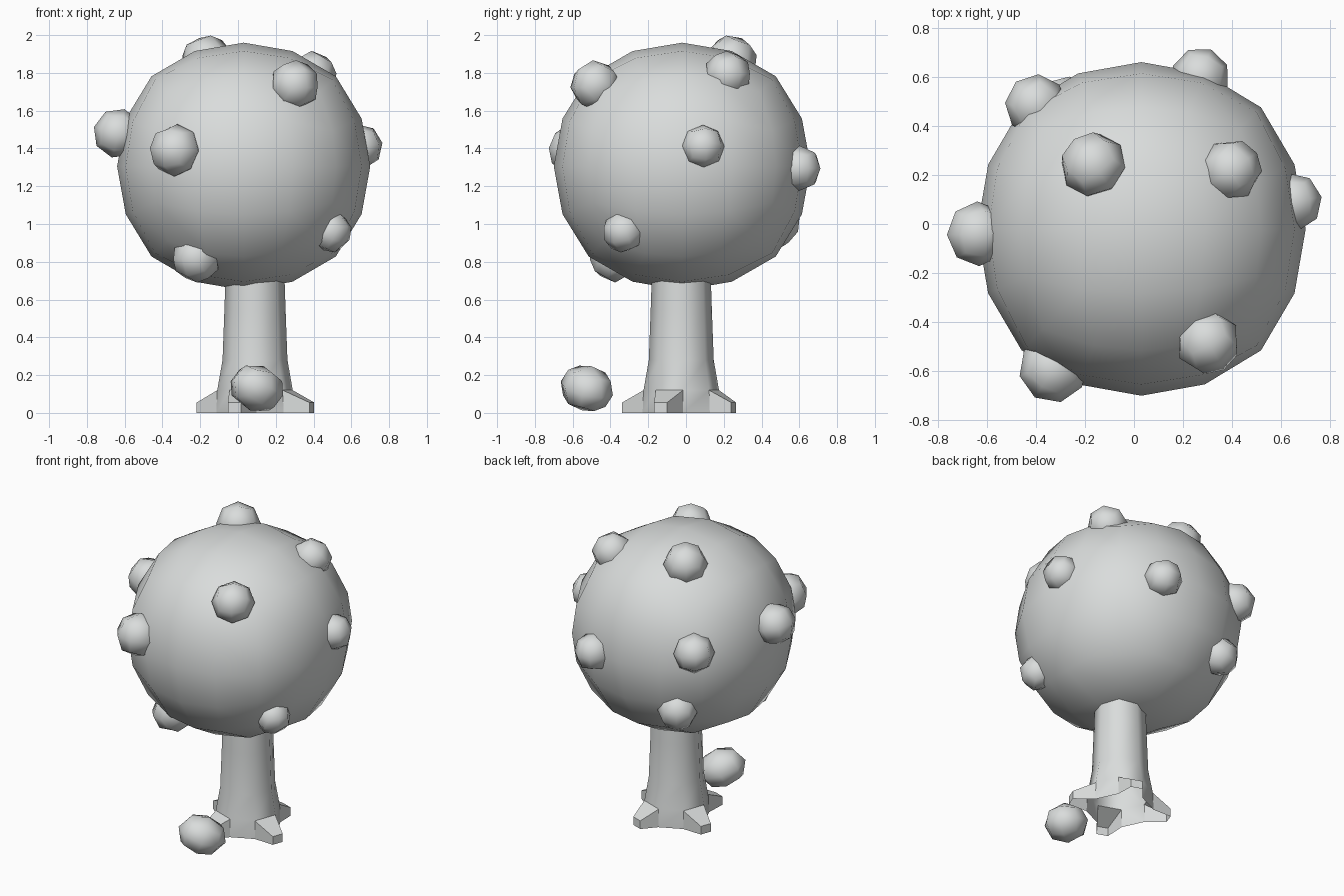
import bpy, bmesh, math
from mathutils import Vector

cube = bpy.data.objects.get("Cube")
if cube:
    bpy.data.objects.remove(cube, do_unlink=True)

grey = bpy.data.materials.new("light_grey")
grey.use_nodes = True
colour = (0.70, 0.72, 0.715, 1)
grey.diffuse_color = colour
grey.node_tree.nodes["Principled BSDF"].inputs["Base Color"].default_value = colour


def finish(name, bm):
    """Turn a bmesh into an object with the shared material."""
    bmesh.ops.recalc_face_normals(bm, faces=bm.faces)
    mesh = bpy.data.meshes.new(name)
    bm.to_mesh(mesh)
    bm.free()
    mesh.materials.append(grey)
    ob = bpy.data.objects.new(name, mesh)
    bpy.context.collection.objects.link(ob)
    return ob


def quad_ball(name, centre, radii, cuts, axis=(0, 0, 1), bulge=0):
    """Ball from a subdivided cube, pole along axis; bulge swells its corners."""
    bm = bmesh.new()
    bmesh.ops.create_cube(bm, size=2)
    bmesh.ops.subdivide_edges(bm, edges=bm.edges[:], cuts=cuts, use_grid_fill=True)
    turn = Vector(axis).to_track_quat('Z', 'Y')
    for v in bm.verts:
        p = Vector([math.tan(c * math.pi / 4) for c in v.co]).normalized()
        p *= 1 + bulge * (1 - max(abs(c) for c in p) ** 2)
        v.co = turn @ Vector([a * b for a, b in zip(p, radii)]) + Vector(centre)
    for f in bm.faces:
        f.smooth = True
    return finish(name, bm)


# Crown
crown_centre = Vector((0.03, -0.02, 1.305))
quad_ball("crown", crown_centre, (0.67, 0.68, 0.655), 3, bulge=0.06)

# Fruits set into the crown: position and radius
fruits = [
    (-0.33, -0.59, 1.39, 0.14), (0.30, -0.48, 1.735, 0.133),
    (-0.22, -0.38, 0.82, 0.13), (0.49, -0.33, 0.96, 0.113),
    (0.65, 0.09, 1.41, 0.118), (0.27, 0.60, 1.295, 0.12),
    (0.395, 0.22, 1.79, 0.127), (-0.165, 0.24, 1.865, 0.137),
    (-0.40, 0.485, 1.42, 0.127), (-0.635, -0.04, 1.48, 0.132),
    (-0.275, 0.48, 1.00, 0.125),
]
for i, (x, y, z, r) in enumerate(fruits):
    c = Vector((x, y, z))
    quad_ball(f"fruit_{i + 1}", c, (r, r, r), 1, c - crown_centre)

# Fallen fruit on the ground
quad_ball("fallen_fruit", (0.10, -0.525, 0.13), (0.138, 0.153, 0.125), 1, (0.3, 0.2, 1))

# Trunk: eight-sided open tube; every second foot panel is drawn out into a root
bm = bmesh.new()
sides = 8
axis_x, axis_y = 0.09, -0.025


def ground_vert(angle, along, across, z):
    """Vertex at a distance along and across a compass direction."""
    c, s = math.cos(angle), math.sin(angle)
    return bm.verts.new((axis_x + along * c - across * s,
                         axis_y + along * s + across * c, z))


start = math.radians(-20)
step = math.tau / sides
rings = []
for r, z in [(0.205, 0), (0.20, 0.12), (0.172, 0.28), (0.162, 0.55), (0.155, 0.76)]:
    rings.append([ground_vert(start + (k - 0.5) * step, r, 0, z) for k in range(sides)])
for level, (low, high) in enumerate(zip(rings, rings[1:])):
    for k in range(sides):
        n = (k + 1) % sides
        if level or k % 2:
            bm.faces.new((low[k], low[n], high[n], high[k])).smooth = True

# Roots: tapering, sloping arms, open underneath like the trunk
for i, reach in enumerate((0.32, 0.295, 0.315, 0.32)):
    k = 2 * i
    angle = start + k * step
    base = [rings[0][k], rings[1][k], rings[1][k + 1], rings[0][k + 1]]
    tip = [ground_vert(angle, reach, side * 0.037, z)
           for side, z in ((-1, 0), (-1, 0.055), (1, 0.055), (1, 0))]
    for a in range(3):
        bm.faces.new((base[a], base[a + 1], tip[a + 1], tip[a]))
    bm.faces.new(tip)
finish("trunk_with_roots", bm)
